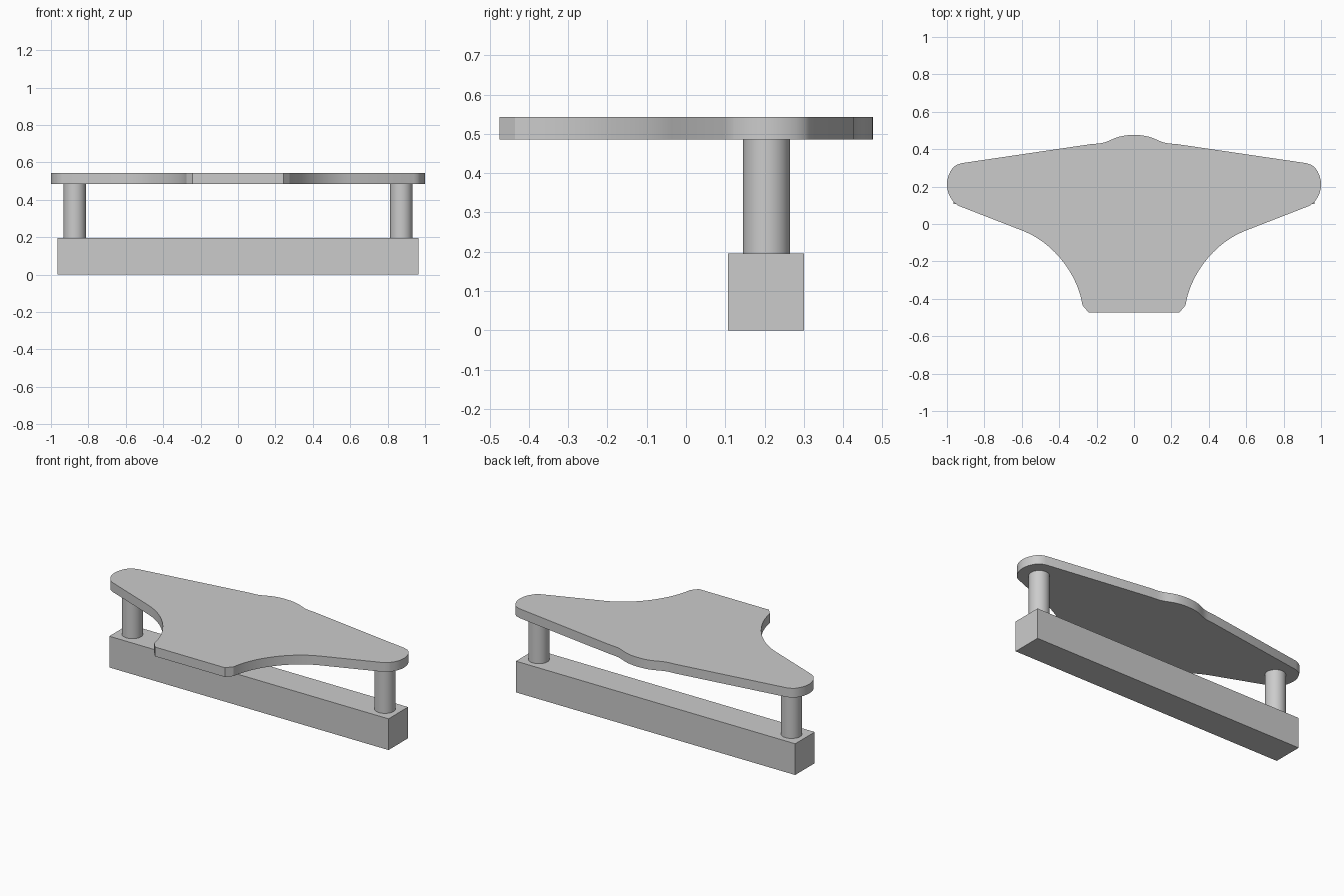
import bpy, bmesh
from mathutils import Vector
from mathutils.geometry import interpolate_bezier

if "Cube" in bpy.data.objects:
    bpy.data.objects.remove(bpy.data.objects["Cube"])

Z_BAR, Z_LOW, Z_TOP = 0.195, 0.485, 0.543


def bez(a, b, c, d, n):
    pts = [Vector((*p, 0)) for p in (a, b, c, d)]
    return [(p.x, p.y) for p in interpolate_bezier(*pts, n)]


def finish(name, bm):
    bmesh.ops.recalc_face_normals(bm, faces=bm.faces)
    mesh = bpy.data.meshes.new(name)
    bm.to_mesh(mesh)
    bm.free()
    obj = bpy.data.objects.new(name, mesh)
    bpy.context.collection.objects.link(obj)
    return obj


def smooth(obj):
    bpy.ops.object.select_all(action='DESELECT')
    obj.select_set(True)
    bpy.context.view_layer.objects.active = obj
    bpy.ops.object.shade_smooth_by_angle(angle=0.5)


# Top plate: right half of the outline, front to back, then mirrored
half = [(0.242, -0.474)]
half += bez((0.275, -0.435), (0.30, -0.27), (0.43, -0.10), (0.593, -0.037), 14)
half += [(0.94, 0.098), (0.963, 0.115)]
half += bez((0.968, 0.122), (1.011, 0.175), (1.011, 0.245), (0.968, 0.302), 9)
half += [(0.95, 0.315), (0.923, 0.325), (0.23, 0.427)]
half += bez((0.19, 0.43), (0.12, 0.437), (0.11, 0.476), (0.0, 0.476), 10)
outline = half + [(-x, y) for x, y in reversed(half[:-1])]

bm = bmesh.new()
base = bm.faces.new([bm.verts.new((x, y, Z_LOW)) for x, y in outline])
ext = bmesh.ops.extrude_face_region(bm, geom=[base], use_keep_orig=True)
top = [v for v in ext["geom"] if isinstance(v, bmesh.types.BMVert)]
bmesh.ops.translate(bm, verts=top, vec=(0, 0, Z_TOP - Z_LOW))
smooth(finish("top_plate", bm))

# Base bar
bm = bmesh.new()
bmesh.ops.create_cube(bm, size=1)
bmesh.ops.scale(bm, verts=bm.verts, vec=(1.93, 0.193, Z_BAR))
bmesh.ops.translate(bm, verts=bm.verts, vec=(0, 0.204, Z_BAR / 2))
finish("base_bar", bm)

# Two round posts
for side, name in ((-1, "left_post"), (1, "right_post")):
    bm = bmesh.new()
    bmesh.ops.create_cone(bm, cap_ends=True, segments=32, radius1=0.06,
                          radius2=0.06, depth=Z_LOW - Z_BAR)
    bmesh.ops.translate(bm, verts=bm.verts,
                        vec=(side * 0.873, 0.205, (Z_LOW + Z_BAR) / 2))
    smooth(finish(name, bm))
